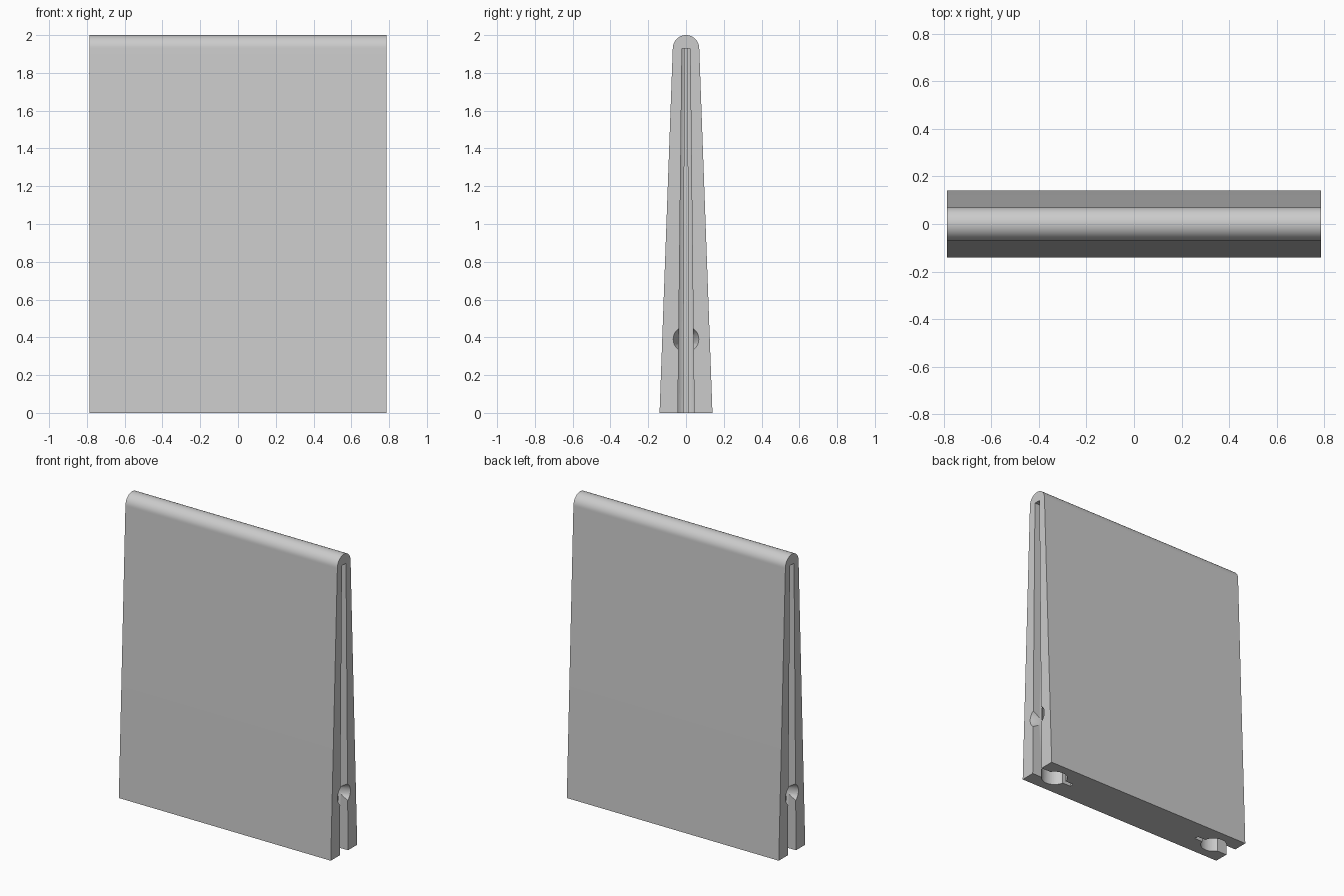
import bpy, bmesh, math
from mathutils import Matrix

if "Cube" in bpy.data.objects:
    bpy.data.objects.remove(bpy.data.objects["Cube"])

HALF_X, BASE_Y, TOP_Y, ROUND_Z = 0.785, 0.14, 0.07, 1.93

grey = bpy.data.materials.new("light grey")
grey.diffuse_color = (0.6, 0.6, 0.6, 1)
grey.use_nodes = True
grey.node_tree.nodes["Principled BSDF"].inputs["Base Color"].default_value = grey.diffuse_color


def make_object(name, bm):
    bmesh.ops.recalc_face_normals(bm, faces=bm.faces)
    mesh = bpy.data.meshes.new(name)
    bm.to_mesh(mesh)
    bm.free()
    mesh.materials.append(grey)
    ob = bpy.data.objects.new(name, mesh)
    bpy.context.collection.objects.link(ob)
    return ob


def loft(name, ring_a, ring_b):
    """Closed solid between two matching rings of points."""
    bm = bmesh.new()
    a = [bm.verts.new(p) for p in ring_a]
    b = [bm.verts.new(p) for p in ring_b]
    n = len(a)
    bm.faces.new(a)
    bm.faces.new(b[::-1])
    for i in range(n):
        bm.faces.new((a[i], a[(i + 1) % n], b[(i + 1) % n], b[i]))
    return make_object(name, bm)


# Tapered body with a rounded top edge
profile = [(-BASE_Y, 0), (BASE_Y, 0)]
for i in range(25):
    t = math.pi * i / 24
    profile.append((TOP_Y * math.cos(t), ROUND_Z + TOP_Y * math.sin(t)))
body = loft("tapered_panel", [(-HALF_X, y, z) for y, z in profile],
            [(HALF_X, y, z) for y, z in profile])

# Keyhole groove plan: open mouth, round channel, narrow slit
CX, R, MOUTH, SLIT, SLIT_X = 0.645, 0.08, 0.043, 0.014, 0.505
a0, a1 = math.asin(MOUTH / R), math.pi - math.asin(SLIT / R)
half = [(HALF_X + 0.05, MOUTH)]
for i in range(17):
    t = a0 + (a1 - a0) * i / 16
    half.append((CX + R * math.cos(t), R * math.sin(t)))
half.append((SLIT_X, SLIT))
plan = half + [(x, -y) for x, y in reversed(half)]


def plan_ring(side, z):
    k = 1 - 0.5 * z / ROUND_Z
    return [(side * x, y * k, z) for x, y in plan]


cutters = []
for side, label in ((-1, "left"), (1, "right")):
    cutters.append(loft(label + "_groove_cutter",
                        plan_ring(side, -0.05), plan_ring(side, ROUND_Z)))
    # Countersunk socket on the end face
    bm = bmesh.new()
    bmesh.ops.create_cone(bm, cap_ends=True, segments=32, radius1=0.0275,
                          radius2=0.0725, depth=0.1,
                          matrix=Matrix.Translation((side * (HALF_X - 0.04), 0, 0.39))
                          @ Matrix.Rotation(side * math.pi / 2, 4, 'Y'))
    cutters.append(make_object(label + "_socket_cutter", bm))

# Apply the cuts
bpy.context.view_layer.objects.active = body
body.select_set(True)
for c in cutters:
    mod = body.modifiers.new(c.name, 'BOOLEAN')
    mod.operation, mod.solver, mod.object = 'DIFFERENCE', 'EXACT', c
    bpy.ops.object.modifier_apply(modifier=mod.name)
for c in cutters:
    bpy.data.objects.remove(c)

bpy.ops.object.shade_smooth_by_angle(angle=math.radians(30))
